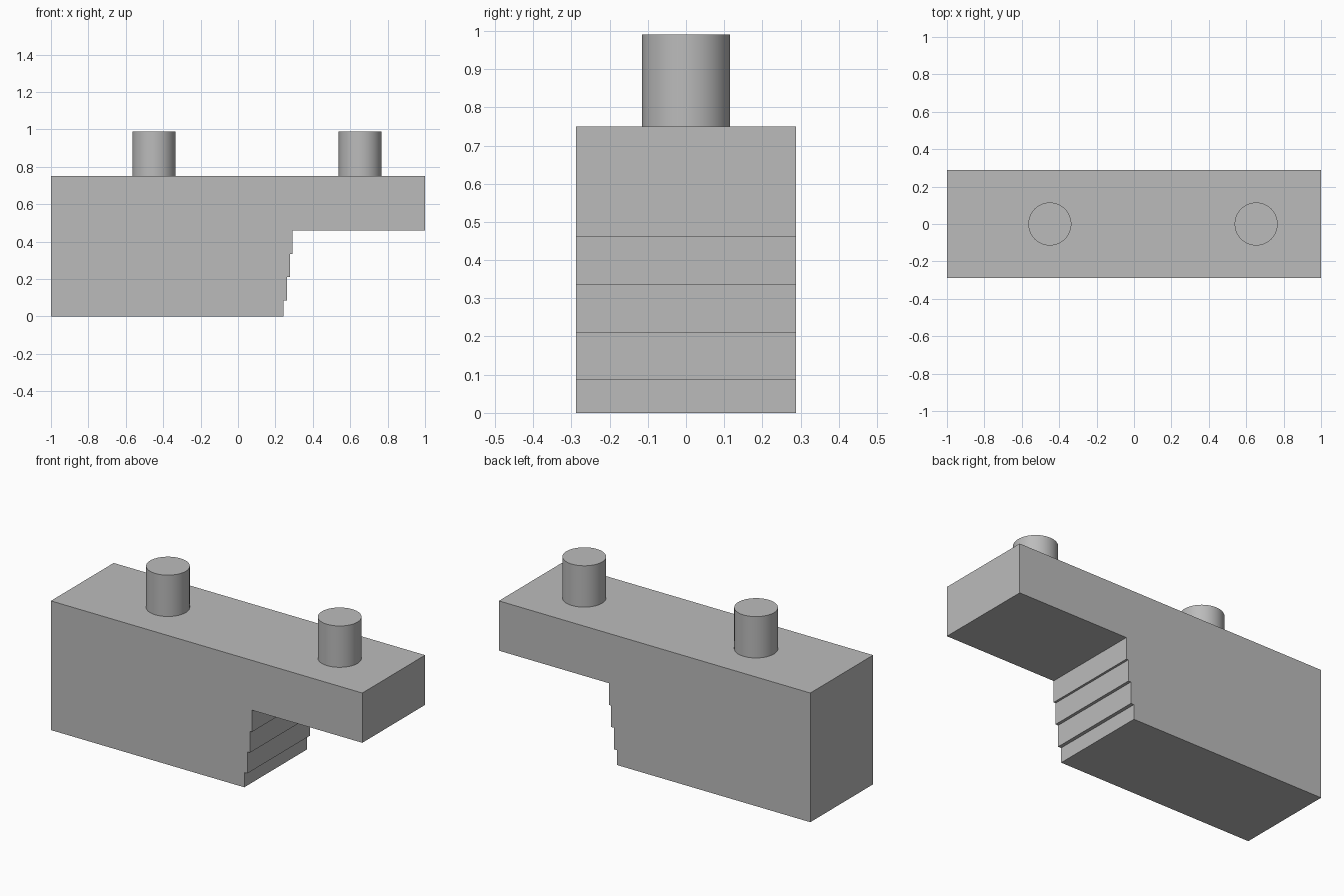
import bpy
import bmesh
import math

cube = bpy.data.objects.get("Cube")
if cube:
    bpy.data.objects.remove(cube, do_unlink=True)

grey = bpy.data.materials.new("plain grey")
grey.use_nodes = True
colour = (0.5, 0.5, 0.5, 1)
grey.diffuse_color = colour
grey.node_tree.nodes["Principled BSDF"].inputs["Base Color"].default_value = colour

HALF_DEPTH = 0.288
TOP = 0.75


def extrude_profile(name, points):
    """Extrude an (x, z) outline through the depth of the block."""
    bm = bmesh.new()
    face = bm.faces.new([bm.verts.new((x, -HALF_DEPTH, z)) for x, z in points])
    result = bmesh.ops.extrude_face_region(bm, geom=[face])
    moved = [v for v in result["geom"] if isinstance(v, bmesh.types.BMVert)]
    bmesh.ops.translate(bm, verts=moved, vec=(0, 2 * HALF_DEPTH, 0))
    bmesh.ops.recalc_face_normals(bm, faces=bm.faces)
    mesh = bpy.data.meshes.new(name)
    bm.to_mesh(mesh)
    bm.free()
    obj = bpy.data.objects.new(name, mesh)
    bpy.context.collection.objects.link(obj)
    mesh.materials.append(grey)


# Body with a stepped inner face below the overhanging arm
outline = [(-1, TOP), (-1, 0)]
bottom = 0
for x, top in [(0.242, 0.086), (0.262, 0.211), (0.279, 0.335), (0.292, 0.461)]:
    outline += [(x, bottom), (x, top)]
    bottom = top
outline += [(1, bottom), (1, TOP)]
extrude_profile("stepped_body", outline)

# Round pegs standing on the top face
for name, x in [("right_peg", -0.45), ("left_peg", 0.653)]:
    bpy.ops.mesh.primitive_cylinder_add(
        vertices=64, radius=0.115, depth=0.24, location=(x, 0, TOP + 0.12))
    peg = bpy.context.object
    peg.name = name
    peg.data.materials.append(grey)
    bpy.ops.object.shade_smooth_by_angle(angle=math.radians(30))
